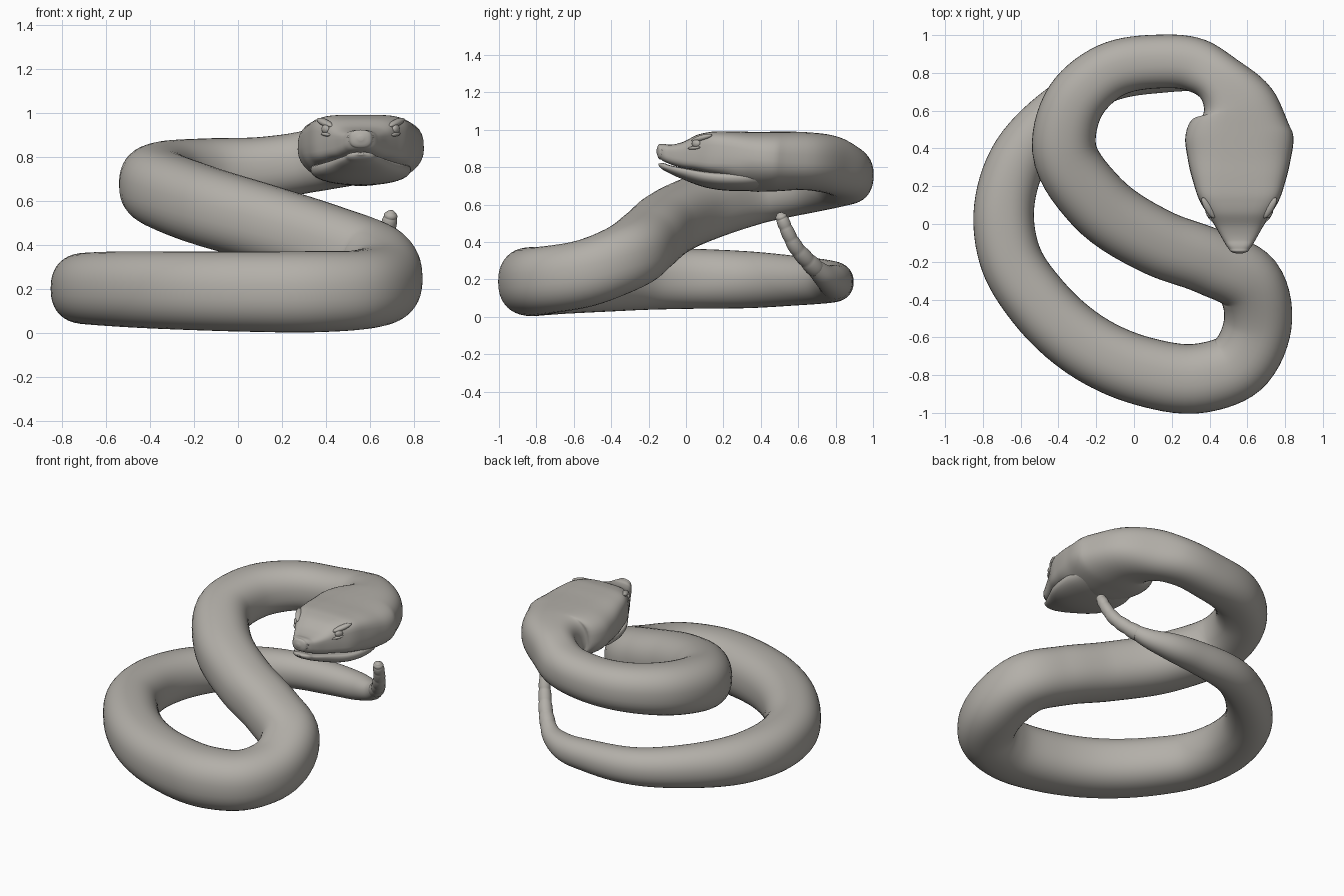
import bpy, bmesh, math
from mathutils import Vector

if "Cube" in bpy.data.objects:
    bpy.data.objects.remove(bpy.data.objects["Cube"])

skin = bpy.data.materials.new("warm grey skin")
skin.diffuse_color = (0.45, 0.43, 0.395, 1)
skin.use_nodes = True
skin.node_tree.nodes["Principled BSDF"].inputs["Base Color"].default_value = skin.diffuse_color


def finish(ob):
    ob.data.materials.append(skin)
    for p in ob.data.polygons:
        p.use_smooth = True


def interpolate(st, steps):
    # smooth curve through the stations, spaced by chord length
    n = len(st)
    d = [math.dist(st[i][:3], st[i + 1][:3]) for i in range(n - 1)]

    def slope(i, k):
        if i == 0:
            return (st[1][k] - st[0][k]) / d[0]
        if i == n - 1:
            return (st[-1][k] - st[-2][k]) / d[-1]
        a = (st[i][k] - st[i - 1][k]) / d[i - 1]
        b = (st[i + 1][k] - st[i][k]) / d[i]
        return (a * d[i] + b * d[i - 1]) / (d[i - 1] + d[i])

    out = []
    for i in range(n - 1):
        for j in range(steps):
            t = j / steps
            h = (2*t**3 - 3*t**2 + 1, t**3 - 2*t**2 + t, 3*t**2 - 2*t**3, t**3 - t**2)
            out.append([h[0]*st[i][k] + h[1]*d[i]*slope(i, k) + h[2]*st[i+1][k]
                        + h[3]*d[i]*slope(i+1, k) for k in range(len(st[0]))])
    out.append(list(st[-1]))
    return out


def spow(v, e):
    return math.copysign(abs(v) ** e, v)


def loft(name, stations, steps=7, sides=40, rings=0):
    # station: x, y, z, half width, height above, depth below, squareness top, bottom
    rows = interpolate(stations, steps)
    bm = bmesh.new()
    loops = []
    for i, r in enumerate(rows):
        c = Vector(r[:3])
        t = Vector(rows[min(i + 1, len(rows) - 1)][:3]) - Vector(rows[max(i - 1, 0)][:3])
        t.normalize()
        side = t.cross(Vector((0, 0, 1))).normalized()
        up = side.cross(t)
        s = 1
        if rings:
            s = 0.92 + 0.1 * abs(math.sin(math.pi * rings * i / (len(rows) - 1))) ** 0.6
        loop = []
        for j in range(sides):
            a = 2 * math.pi * j / sides
            co, si = math.cos(a), math.sin(a)
            e = 2 / (r[6] if si > 0 else r[7])
            h = r[4] if si > 0 else r[5]
            loop.append(bm.verts.new(c + side * (r[3] * s * spow(co, e)) + up * (h * s * spow(si, e))))
        loops.append(loop)
    for a, b in zip(loops, loops[1:]):
        for j in range(sides):
            k = (j + 1) % sides
            bm.faces.new((a[j], a[k], b[k], b[j]))
    bm.faces.new(loops[0])
    bm.faces.new(loops[-1])
    bmesh.ops.recalc_face_normals(bm, faces=bm.faces)
    me = bpy.data.meshes.new(name)
    bm.to_mesh(me)
    bm.free()
    ob = bpy.data.objects.new(name, me)
    bpy.context.collection.objects.link(ob)
    finish(ob)
    return ob


def tube(pts, square=2.0):
    return [(x, y, z, r, r, r, square, square) for x, y, z, r in pts]


# coiled body, tail to neck: x, y, z, radius
body = tube([
    (.57, .675, .275, .042), (.49, .735, .222, .06), (.37, .782, .195, .082), (.15, .795, .187, .10),
    (-.15, .755, .188, .115), (-.42, .58, .193, .133), (-.62, .33, .198, .152)], 2.1)
body += tube([
    (-.69, .05, .203, .16), (-.65, -.19, .203, .165), (-.51, -.41, .20, .172), (-.22, -.665, .193, .178),
    (.05, -.78, .189, .182), (.36, -.815, .189, .184), (.55, -.745, .197, .18),
    (.655, -.53, .235, .18), (.608, -.31, .325, .18), (.40, -.20, .41, .176),
    (.13, -.10, .495, .177), (-.2, .12, .595, .178), (-.37, .40, .673, .17),
    (-.31, .65, .715, .16), (-.13, .81, .737, .148), (.12, .86, .75, .142),
    (.33, .84, .782, .142)], 2.3)

# head continues from the neck: y, z, half width, up, down, squareness top, bottom
head = [(.455, .762, .808, .142, .16, .146, 2.6, 2.3)]
head += [(.55, .62, .82, .212, .168, .142, 2.8, 2.1)]
head += [(.557, *s) for s in [
    (.48, .83, .283, .160, .16, 2.9, 2.1),
    (.34, .845, .272, .145, .17, 3.1, 2.1), (.22, .86, .243, .132, .125, 3.8, 3.2),
    (.12, .865, .208, .123, .099, 4.4, 4.2), (.05, .87, .165, .102, .085, 4, 4.5),
    (-.02, .875, .122, .06, .078, 3.4, 4.2), (-.09, .88, .082, .04, .06, 3, 3.6),
    (-.13, .885, .056, .038, .045, 2.6, 2.8), (-.15, .885, .036, .03, .032, 2.3, 2.3),
    (-.157, .885, .012, .01, .01, 2, 2)]]
loft("body_and_upper_head", body + head)

# lower jaw, slightly open at the front
loft("lower_jaw", [(.557, *s) for s in [
    (.46, .76, .20, .03, .075, 2.5, 2.2), (.30, .744, .228, .035, .072, 3, 2.2),
    (.12, .752, .196, .024, .063, 4, 2.2), (0, .777, .128, .016, .046, 4, 2.2),
    (-.09, .799, .074, .012, .028, 3, 2.2), (-.135, .812, .038, .01, .014, 2.6, 2.2),
    (-.147, .814, .012, .004, .004, 2, 2)]])

# ringed rattle at the tail tip
loft("tail_rattle", tube([
    (.545, .695, .255, .05), (.60, .64, .31, .044), (.645, .585, .375, .04),
    (.675, .545, .45, .036), (.69, .515, .52, .032), (.695, .505, .545, .025),
    (.697, .502, .557, .01)]), steps=12, sides=24, rings=7)


def ball(name, loc, size, rot=(0, 0, 0)):
    bpy.ops.mesh.primitive_uv_sphere_add(segments=24, ring_count=14, radius=1, location=loc, rotation=rot)
    ob = bpy.context.object
    ob.name = name
    ob.scale = size
    finish(ob)


# eyes, lids, brow ridges and nostrils on both sides
for s, label in ((-1, "left"), (1, "right")):
    turn = -s * math.radians(31)
    ball("eye_" + label, (.557 + s * .16, .054, .927), (.014, .026, .02), (0, 0, turn))
    ball("brow_ridge_" + label, (.557 + s * .163, .085, .956), (.02, .065, .016),
         (math.radians(14), 0, turn))
    ball("lower_lid_" + label, (.557 + s * .157, .046, .903), (.013, .04, .009),
         (math.radians(5), 0, turn))
    bpy.ops.mesh.primitive_torus_add(major_segments=20, minor_segments=8, major_radius=.011,
                                     minor_radius=.005, location=(.557 + s * .054, -.126, .882),
                                     rotation=(math.radians(90), 0, s * math.radians(55)))
    bpy.context.object.name = "nostril_" + label
    finish(bpy.context.object)
